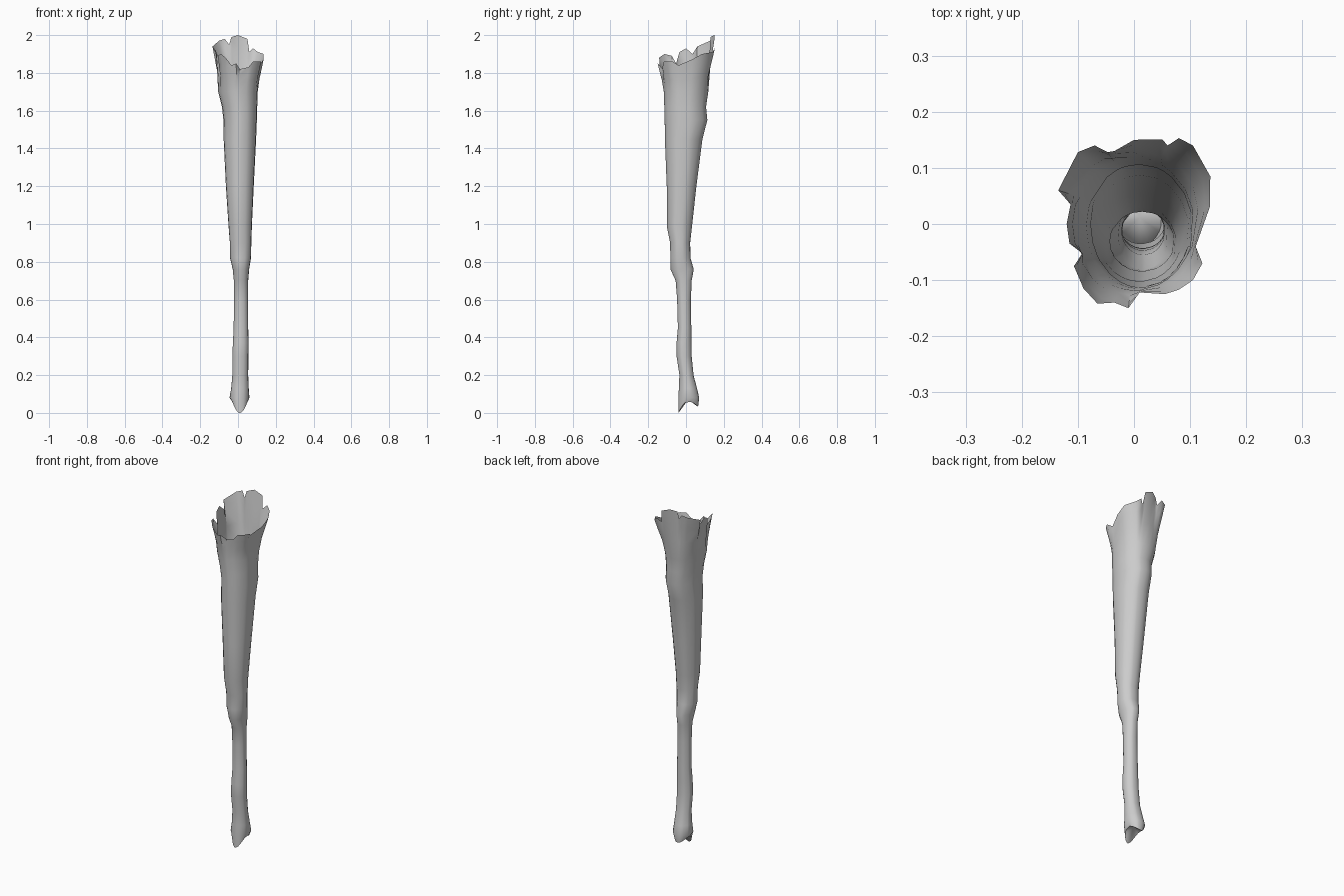
import bpy, bmesh, math

# Stem cross-sections from bottom to top: z, xmin, xmax, ymin, ymax
SECTIONS = [
    (0.08, -0.045, 0.062, -0.040, 0.070), (0.13, -0.036, 0.058, -0.038, 0.058),
    (0.20, -0.030, 0.055, -0.035, 0.040), (0.30, -0.030, 0.056, -0.050, 0.030),
    (0.37, -0.027, 0.057, -0.050, 0.029), (0.45, -0.023, 0.055, -0.043, 0.028),
    (0.60, -0.021, 0.054, -0.047, 0.026), (0.70, -0.022, 0.055, -0.055, 0.030),
    (0.76, -0.028, 0.060, -0.082, 0.041), (0.82, -0.042, 0.070, -0.083, 0.024),
    (0.90, -0.043, 0.072, -0.084, 0.022), (0.99, -0.050, 0.075, -0.102, 0.032),
    (1.20, -0.064, 0.085, -0.102, 0.055), (1.45, -0.076, 0.098, -0.112, 0.087),
    (1.55, -0.077, 0.102, -0.113, 0.113), (1.62, -0.085, 0.104, -0.115, 0.106),
    (1.70, -0.105, 0.107, -0.118, 0.118),
]
# Torn rim, counter-clockwise seen from above: x, y, z
RIM = [
    (0.135, 0.03, 1.87), (0.136, 0.085, 1.90), (0.105, 0.14, 1.91), (0.08, 0.153, 1.93),
    (0.06, 0.14, 1.91), (0.05, 0.151, 1.98), (0.0, 0.15, 2.0), (-0.035, 0.13, 1.99),
    (-0.047, 0.128, 1.95), (-0.07, 0.14, 1.98), (-0.10, 0.128, 1.97), (-0.135, 0.06, 1.94),
    (-0.113, 0.035, 1.90), (-0.12, 0.0, 1.93), (-0.115, -0.035, 1.91), (-0.092, -0.052, 1.85),
    (-0.107, -0.075, 1.89), (-0.09, -0.115, 1.90), (-0.065, -0.142, 1.88), (-0.035, -0.14, 1.84),
    (-0.01, -0.15, 1.85), (0.01, -0.122, 1.82), (0.055, -0.125, 1.83), (0.08, -0.117, 1.86),
    (0.105, -0.10, 1.86), (0.122, -0.07, 1.86), (0.11, -0.04, 1.84),
]
ANGLES = [math.atan2(y, x) for x, y, z in RIM]


def ring(z, x0, x1, y0, y1):
    cx, cy, rx, ry = (x0 + x1) / 2, (y0 + y1) / 2, (x1 - x0) / 2, (y1 - y0) / 2
    return [(cx + rx * math.cos(a), cy + ry * math.sin(a), z) for a in ANGLES]


# Forked foot edge: low lobes at front and back, notches at the sides
foot = []
for a, (x, y, z) in zip(ANGLES, ring(0.05, -0.03, 0.05, -0.04, 0.064)):
    s = math.sin(a)
    foot.append((x, y, 0.06 - (0.06 if s < 0 else 0.028) * s * s))

# Tube rings, then a flared transition into the torn rim
rings = [foot] + [ring(*s) for s in SECTIONS]
last = rings[-1]
for t, w in ((0.4, 0.3), (0.75, 0.72)):
    rings.append([(p[0] + (r[0] - p[0]) * w, p[1] + (r[1] - p[1]) * w, p[2] + (r[2] - p[2]) * t)
                  for p, r in zip(last, RIM)])
rings.append(RIM)

bm = bmesh.new()
loops = [[bm.verts.new(p) for p in r] for r in rings]
n = len(RIM)
for a, b in zip(loops, loops[1:]):
    for i in range(n):
        j = (i + 1) % n
        bm.faces.new((a[i], a[j], b[j], b[i]))

# Recessed underside
centre = bm.verts.new((0.01, 0.012, 0.07))
for i in range(n):
    bm.faces.new((loops[0][(i + 1) % n], loops[0][i], centre))

mesh = bpy.data.meshes.new("hollow_stem")
bm.to_mesh(mesh)
bm.free()
stem = bpy.data.objects.new("hollow_stem", mesh)
bpy.context.collection.objects.link(stem)
bpy.context.view_layer.objects.active = stem
stem.select_set(True)
bpy.ops.object.shade_smooth_by_angle(angle=math.radians(45))
